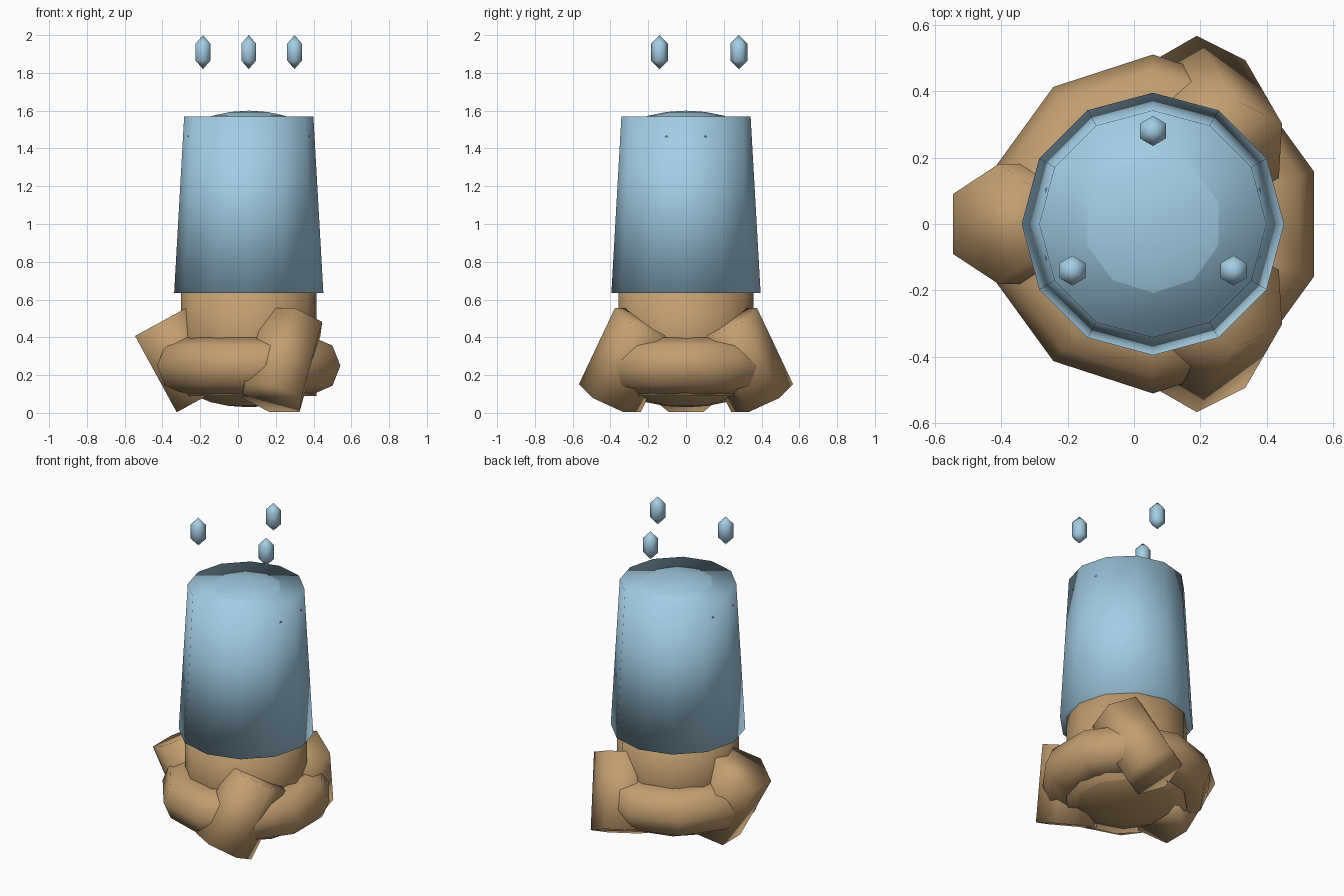
import bpy, bmesh
from math import sin, cos, pi, radians
from mathutils import Matrix

cube = bpy.data.objects.get("Cube")
if cube:
    bpy.data.objects.remove(cube, do_unlink=True)

AXIS_X = 0.057


def material(name, color):
    mat = bpy.data.materials.new(name)
    mat.use_nodes = True
    mat.diffuse_color = (*color, 1)
    mat.node_tree.nodes["Principled BSDF"].inputs["Base Color"].default_value = (*color, 1)
    return mat


tan = material("tan_clay", (0.53, 0.34, 0.165))
blue = material("pale_blue", (0.37, 0.61, 0.77))


def lathe(name, profile, sides, mat, x=0, y=0, z=0, turn=None, ring=False):
    """Revolve (radius, height) points round the z axis, first corner on +y."""
    bm = bmesh.new()
    loops = []
    for i in range(sides):
        a = pi / 2 + 2 * pi * i / sides
        loops.append([bm.verts.new((r * cos(a), r * sin(a), h)) for r, h in profile])
    count = len(profile)
    for i in range(sides):
        a, b = loops[i], loops[(i + 1) % sides]
        for j in range(count if ring else count - 1):
            k = (j + 1) % count
            bm.faces.new((a[j], b[j], b[k], a[k]))
    # flat caps, or merged points at the poles
    if not ring:
        for j in (0, -1):
            if profile[j][0] > 0.001:
                bm.faces.new([loop[j] for loop in loops])
    bmesh.ops.remove_doubles(bm, verts=bm.verts, dist=0.0001)
    bmesh.ops.dissolve_degenerate(bm, edges=bm.edges, dist=0.0001)
    bmesh.ops.recalc_face_normals(bm, faces=bm.faces)
    for face in bm.faces:
        face.smooth = True
    mesh = bpy.data.meshes.new(name)
    bm.to_mesh(mesh)
    bm.free()
    mesh.materials.append(mat)
    obj = bpy.data.objects.new(name, mesh)
    bpy.context.collection.objects.link(obj)
    obj.matrix_world = Matrix.Translation((AXIS_X + x, y, z)) @ (turn or Matrix())
    return obj


def arc(radius, height, steps, start=0, end=180):
    """Points from the top of an ellipsoid downwards."""
    angles = [radians(start + (end - start) * i / steps) for i in range(steps + 1)]
    return [(radius * sin(a), height * cos(a)) for a in angles]


# lower body with its rounded underside
lathe("lower_body", [(0.358, 0.09), (0.358, 0.75)], 12, tan)
lathe("underside_dome", arc(0.36, 0.14, 5, 90, 180), 10, tan, z=0.17)

# tall tapered upper body with a shallow crown
lathe("upper_body", [(0.395, 0.635), (0.342, 1.57)], 12, blue)
lathe("crown_dome", arc(0.34, 0.14, 5, 0, 90), 10, blue, z=1.46)

# thick ring round the base
tube = [(0.36 + 0.15 * cos(i * pi / 4), 0.15 * sin(i * pi / 4)) for i in range(8)]
lathe("base_ring", tube, 10, tan, z=0.25, ring=True)

# three tilted hexagonal legs
for name, place, lean in (("right_leg", 180, 0), ("back_leg", 60, 120), ("front_leg", -60, 240)):
    turn = Matrix.Rotation(radians(lean), 4, "Z") @ Matrix.Rotation(-0.5, 4, "Y")
    p = radians(place)
    lathe(name, [(0.18, -0.23), (0.18, 0.23)], 6, tan,
          0.355 * cos(p), 0.355 * sin(p), 0.28, turn)

# three floating crystals
for name, place in (("back_crystal", 90), ("right_crystal", 210), ("left_crystal", 330)):
    p = radians(place)
    lathe(name, arc(0.052, 0.09, 3), 6, blue, 0.28 * cos(p), 0.28 * sin(p), 1.91)
